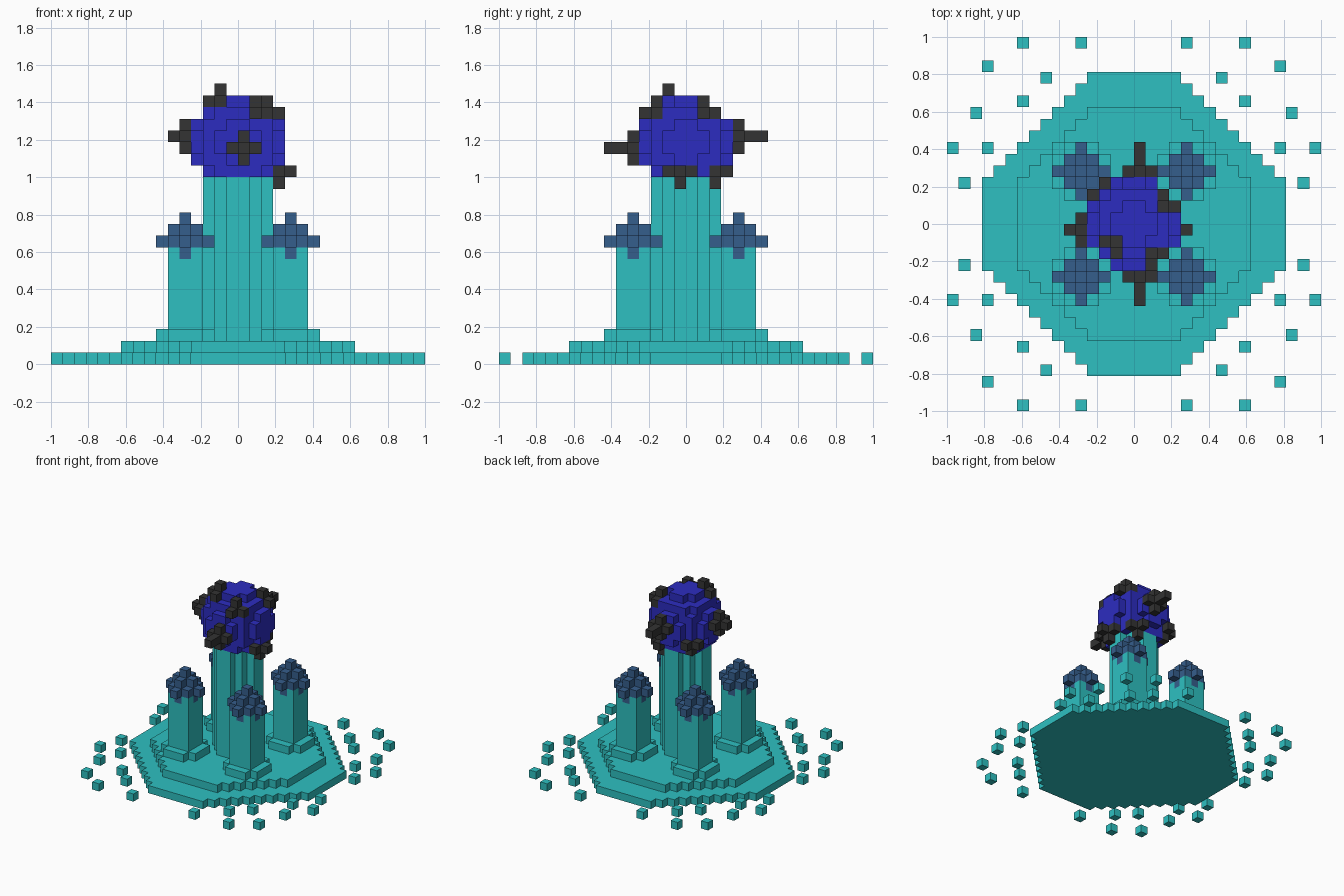
import bpy
import bmesh
from mathutils import Vector

U = 1 / 16  # edge of one block

if "Cube" in bpy.data.objects:
    bpy.data.objects.remove(bpy.data.objects["Cube"], do_unlink=True)


def material(name, srgb):
    lin = [((c / 255 + 0.055) / 1.055) ** 2.4 for c in srgb] + [1]
    mat = bpy.data.materials.new(name)
    mat.use_nodes = True
    mat.diffuse_color = lin
    mat.node_tree.nodes["Principled BSDF"].inputs["Base Color"].default_value = lin
    return mat


TEAL = material("teal", (46, 192, 193))
BLUE = material("royal blue", (44, 44, 192))
SLATE = material("slate blue", (53, 94, 140))
DARK = material("charcoal", (51, 51, 51))

parts = []        # (name, cells, material)
occupied = set()  # blocks already taken by earlier parts


def add_part(name, cells, mat):
    """Register a part; earlier parts keep any shared blocks."""
    cells = set(cells) - occupied
    occupied.update(cells)
    parts.append((name, cells, mat))


def octagon(reach, cut, z0, z1):
    """Stepped octagon of blocks, symmetric about the axis."""
    r = range(-reach, reach)
    return [(x, y, z) for x in r for y in r for z in range(z0, z1)
            if abs(x + .5) + abs(y + .5) <= cut]


def star(c, radius=1):
    """Octahedron of blocks around a centre block."""
    r = range(-radius, radius + 1)
    return [(c[0] + i, c[1] + j, c[2] + k) for i in r for j in r for k in r
            if abs(i) + abs(j) + abs(k) <= radius]


def mirrored(x, y):
    """Four block positions mirrored over both axes."""
    return [(a, b) for a in (x, -1 - x) for b in (y, -1 - y)]


DIRS = [Vector(d) for d in ((1, 0, 0), (-1, 0, 0), (0, 1, 0),
                            (0, -1, 0), (0, 0, 1), (0, 0, -1))]


def build(name, cells, mat):
    """Make a mesh of the exposed block faces only."""
    bm = bmesh.new()
    for cell in sorted(cells):
        mid = Vector(cell) + Vector((.5, .5, .5))
        for d in DIRS:
            if tuple(int(a + b) for a, b in zip(cell, d)) in occupied:
                continue
            a = Vector((d.y, d.z, d.x))
            b = d.cross(a)
            bm.faces.new([bm.verts.new((mid + (d + a * s + b * t) / 2) * U)
                          for s, t in ((-1, -1), (1, -1), (1, 1), (-1, 1))])
    bmesh.ops.remove_doubles(bm, verts=bm.verts, dist=U / 100)
    mesh = bpy.data.meshes.new(name)
    bm.to_mesh(mesh)
    bm.free()
    mesh.materials.append(mat)
    bpy.context.collection.objects.link(bpy.data.objects.new(name, mesh))


# Two stepped base plates and the tall central column
add_part("lower_plate", octagon(13, 16, 0, 1), TEAL)
add_part("upper_plate", octagon(10, 13, 1, 2), TEAL)
add_part("central_column", octagon(3, 3, 2, 16), TEAL)

# Four short pillars with footings and pointed caps
for n, (px, py) in enumerate(mirrored(4, 4), 1):
    add_part(f"pillar_cap_{n}", star((px, py, 10), 2), SLATE)
    add_part(f"pillar_{n}", [(px + i, py + j, z) for i in (-1, 0, 1)
                             for j in (-1, 0, 1) for z in range(2, 10)], TEAL)
    add_part(f"pillar_footing_{n}", [(px + i, py + j, 2) for i in range(-2, 3)
                                     for j in range(-2, 3) if abs(i) + abs(j) < 4], TEAL)

# Round head on the column
R = range(-4, 4)
add_part("head", [(x, y, z + 19) for x in R for y in R for z in R
                  if (x + .5) ** 2 + (y + .5) ** 2 + (z + .5) ** 2 <= 16], BLUE)

# Dark star-shaped knobs sunk into the head
KNOBS = [(-5, -1, 19), (0, -5, 18), (0, 4, 19), (3, -1, 16), (1, 2, 16),
         (-3, 2, 17), (-2, -2, 22), (1, -3, 21), (2, 1, 21)]
for n, c in enumerate(KNOBS, 1):
    add_part(f"head_knob_{n}", star(c), DARK)
add_part("front_spike_tip", [(0, -7, 18)], DARK)
add_part("back_spike_tip", [(0, 6, 19)], DARK)

# Loose blocks scattered around the base
LOOSE = [(9, 15), (4, 15), (12, 13), (7, 12), (9, 10), (13, 9), (15, 6), (12, 6), (14, 3)]
add_part("loose_blocks", [(x, y, 0) for p in LOOSE for x, y in mirrored(*p)], TEAL)

for part in parts:
    build(*part)
